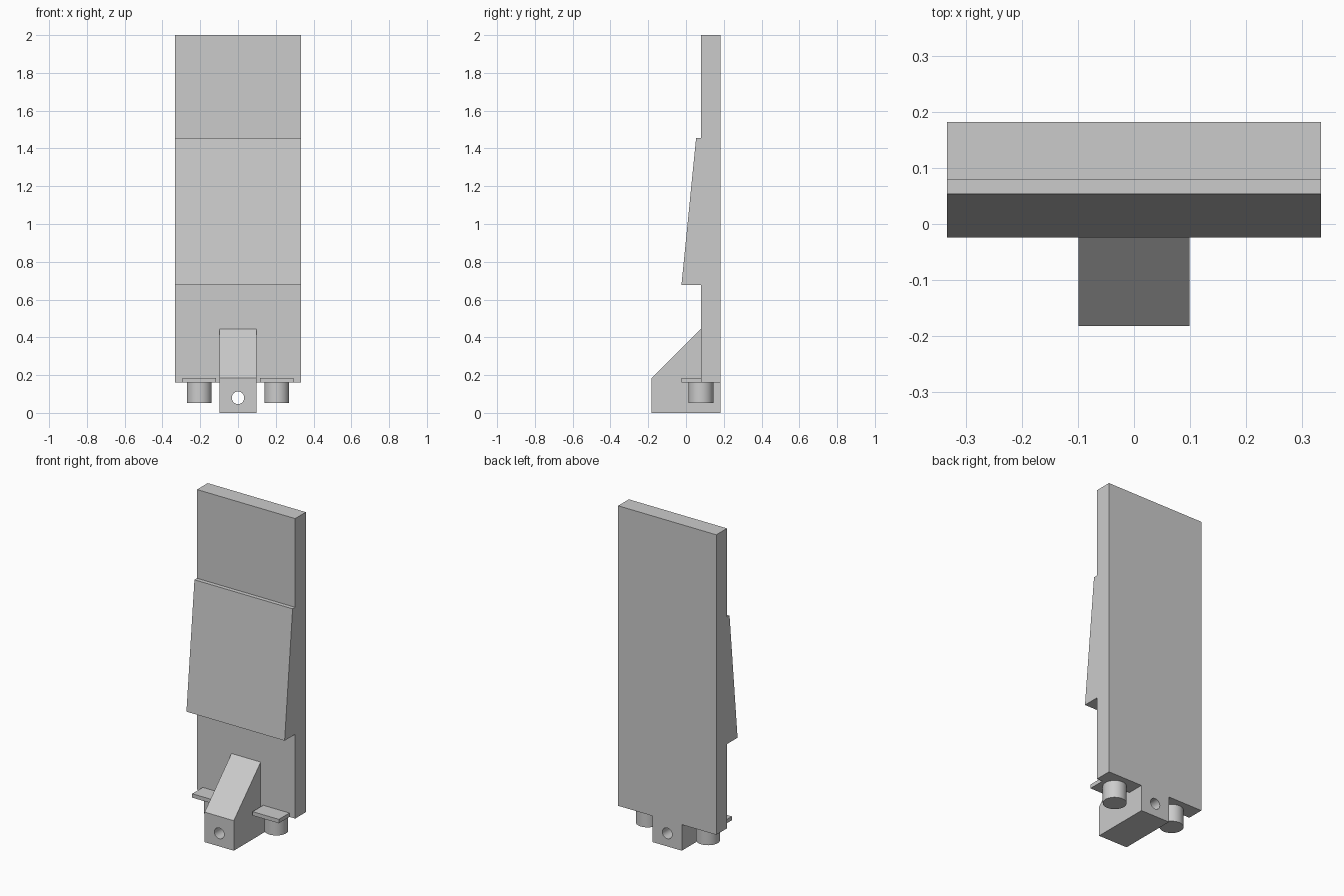
import bpy
import bmesh
from mathutils import Matrix, Vector

cube = bpy.data.objects.get("Cube")
if cube:
    bpy.data.objects.remove(cube, do_unlink=True)

GREY = (0.6, 0.6, 0.6, 1.0)
grey = bpy.data.materials.new("light_grey")
grey.use_nodes = True
grey.diffuse_color = GREY
grey.node_tree.nodes["Principled BSDF"].inputs["Base Color"].default_value = GREY

# Shared dimensions
BACK, FACE, LEDGE = 0.182, 0.0785, -0.024
SLAB_BOTTOM, TAB_TOP = 0.16, 0.184
PEG_X, PEG_R, PEG_BOTTOM = 0.205, 0.066, 0.053


def finish(name, bm):
    """Turn a bmesh into a grey object."""
    bmesh.ops.recalc_face_normals(bm, faces=bm.faces)
    mesh = bpy.data.meshes.new(name)
    bm.to_mesh(mesh)
    bm.free()
    mesh.materials.append(grey)
    obj = bpy.data.objects.new(name, mesh)
    bpy.context.collection.objects.link(obj)
    return obj


def extrude_profile(name, profile, x0, x1):
    """Extrude a (y, z) outline along x."""
    bm = bmesh.new()
    face = bm.faces.new([bm.verts.new((x0, y, z)) for y, z in profile])
    geom = bmesh.ops.extrude_face_region(bm, geom=[face])["geom"]
    verts = [g for g in geom if isinstance(g, bmesh.types.BMVert)]
    bmesh.ops.translate(bm, verts=verts, vec=Vector((x1 - x0, 0, 0)))
    return finish(name, bm)


def cylinder(name, radius, depth, matrix):
    bm = bmesh.new()
    bmesh.ops.create_cone(bm, cap_ends=True, segments=48, radius1=radius,
                          radius2=radius, depth=depth, matrix=matrix)
    return finish(name, bm)


def activate(obj):
    bpy.ops.object.select_all(action="DESELECT")
    obj.select_set(True)
    bpy.context.view_layer.objects.active = obj


def smooth(obj):
    activate(obj)
    bpy.ops.object.shade_smooth_by_angle(angle=0.6)


# Tall plate with the tapered raised panel on its front
extrude_profile("plate", [
    (BACK, SLAB_BOTTOM), (BACK, 2.0), (FACE, 2.0), (FACE, 1.456),
    (0.0535, 1.456), (LEDGE, 0.677), (FACE, 0.677), (FACE, SLAB_BOTTOM),
], -0.333, 0.333)

# Sloped bracket, notched to seat under the plate
bracket = extrude_profile("bracket", [
    (-BACK, 0), (BACK, 0), (BACK, SLAB_BOTTOM), (FACE, SLAB_BOTTOM),
    (FACE, 0.444), (-BACK, TAB_TOP),
], -0.099, 0.099)

# Pin hole through the bracket
cutter = cylinder("hole_cutter", 0.033, 1.0,
                  Matrix.Translation((0, 0, 0.08)) @ Matrix.Rotation(1.5707963, 4, "X"))
cutter.hide_render = True
hole = bracket.modifiers.new("pin_hole", "BOOLEAN")
hole.operation = "DIFFERENCE"
hole.solver = "EXACT"
hole.object = cutter
activate(bracket)
bpy.ops.object.modifier_apply(modifier=hole.name)
bpy.data.objects.remove(cutter, do_unlink=True)
smooth(bracket)

# Tab and peg on each side
for side, sx in (("left", 1), ("right", -1)):
    extrude_profile(side + "_tab", [
        (LEDGE, SLAB_BOTTOM), (FACE, SLAB_BOTTOM), (FACE, TAB_TOP), (LEDGE, TAB_TOP),
    ], sx * PEG_X - 0.089, sx * PEG_X + 0.089)
    peg = cylinder(side + "_peg", PEG_R, SLAB_BOTTOM - PEG_BOTTOM,
                   Matrix.Translation((sx * PEG_X, FACE, (SLAB_BOTTOM + PEG_BOTTOM) / 2)))
    smooth(peg)
